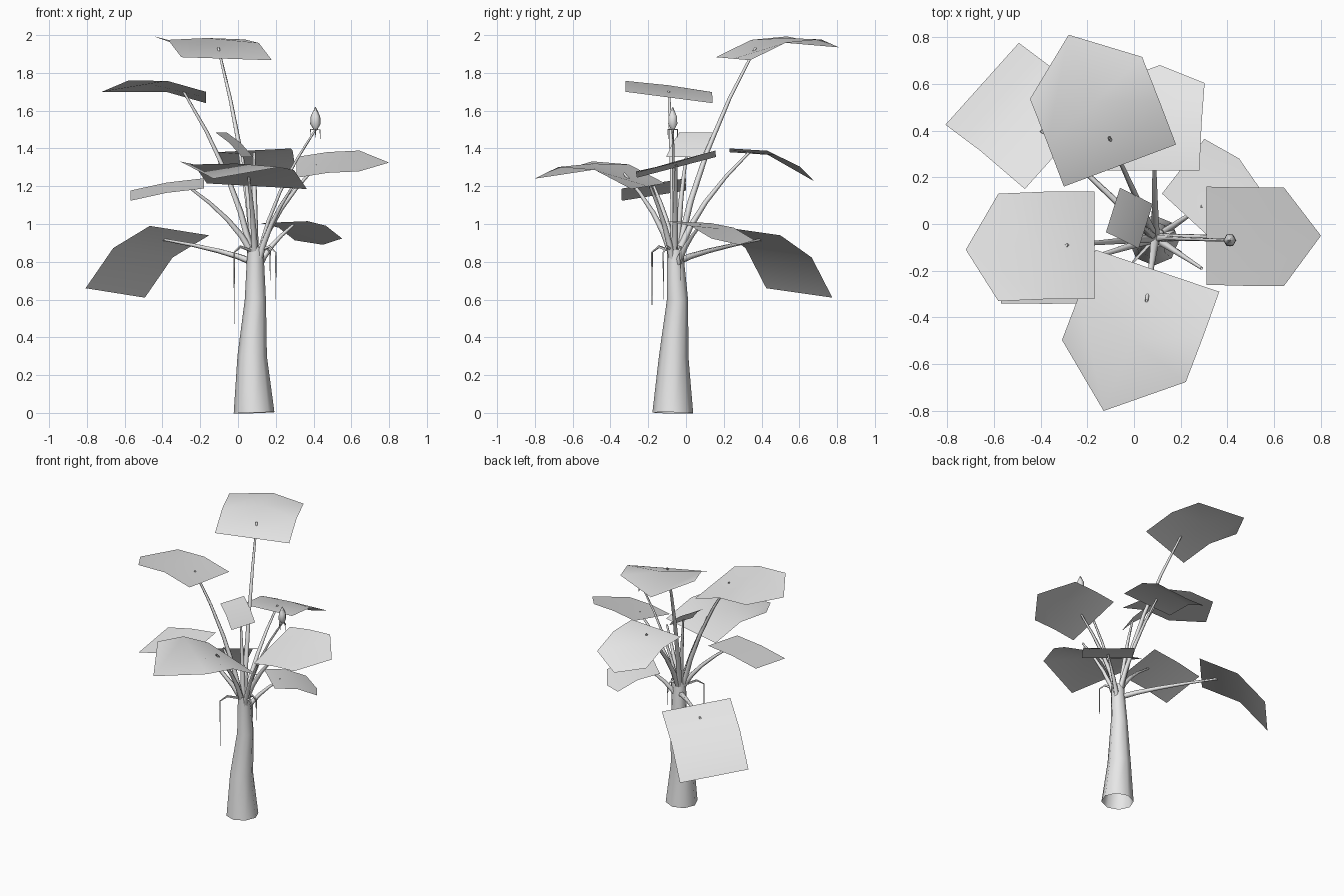
import bpy
import bmesh
import math
from mathutils import Vector

cube = bpy.data.objects.get("Cube")
if cube:
    bpy.data.objects.remove(cube, do_unlink=True)

# One plain grey for the whole plant
grey = bpy.data.materials.new("plain grey")
grey.use_nodes = True
colour = (0.8, 0.8, 0.8, 1)
grey.diffuse_color = colour
grey.node_tree.nodes["Principled BSDF"].inputs["Base Color"].default_value = colour

CROWN = Vector((0.09, -0.06, 0.85))


def finish(name, bm, sharp_angle=50):
    mesh = bpy.data.meshes.new(name)
    bm.to_mesh(mesh)
    bm.free()
    mesh.materials.append(grey)
    part = bpy.data.objects.new(name, mesh)
    bpy.context.collection.objects.link(part)
    bpy.ops.object.select_all(action="DESELECT")
    part.select_set(True)
    bpy.context.view_layer.objects.active = part
    bpy.ops.object.shade_smooth_by_angle(angle=math.radians(sharp_angle))
    return part


def tube(name, points, radii, sides=5, sharp_angle=80):
    """Open tapered tube with rings square to the path."""
    points = [Vector(p) for p in points]
    bm = bmesh.new()
    rings = []
    for i, (point, radius) in enumerate(zip(points, radii)):
        before = points[max(i - 1, 0)]
        after = points[min(i + 1, len(points) - 1)]
        turn = Vector((0, 0, 1)).rotation_difference(after - before)
        ring = []
        for k in range(sides):
            angle = math.tau * k / sides
            offset = Vector((math.cos(angle), math.sin(angle), 0)) * radius
            ring.append(bm.verts.new(point + turn @ offset))
        rings.append(ring)
    for low, high in zip(rings, rings[1:]):
        for k in range(sides):
            n = (k + 1) % sides
            bm.faces.new((low[k], low[n], high[n], high[k]))
    return finish(name, bm, sharp_angle)


def stem(name, end, thick=0.02, thin=0.007, start_drop=0):
    """Tapered stem that rises from the crown and bends outward."""
    end = Vector(end)
    reach = Vector((end.x - CROWN.x, end.y - CROWN.y, 0))
    start = CROWN + reach.normalized() * 0.02 - Vector((0, 0, start_drop))
    path, radii = [], []
    steps = 4
    for i in range(steps + 1):
        t = i / steps
        path.append(start.lerp(end, t) - reach * (0.45 * t * (1 - t)))
        radii.append(thick + (thin - thick) * t)
    return tube(name, path, radii)


def leaf(name, base, tip, side, arch, shoulder=0.68, start_drop=0):
    """Arched blade from a base edge to a tip, with its own stem."""
    base, tip, side = Vector(base), Vector(tip), Vector(side)
    axis = tip - base
    normal = side.cross(axis).normalized()
    if normal.z < 0:
        normal.negate()

    def at(u, v):
        return base + axis * u + side * v + normal * (4 * arch * u * (1 - u))

    bm = bmesh.new()
    rows = []
    for i in range(3):
        u = i / 2
        rows.append([bm.verts.new(at(u * (1 if v == 0 else shoulder), v))
                     for v in (-1, 0, 1)])
    for near, far in zip(rows, rows[1:]):
        for k in range(2):
            bm.faces.new((near[k], near[k + 1], far[k + 1], far[k]))
    bmesh.ops.recalc_face_normals(bm, faces=bm.faces)
    bm.faces.ensure_lookup_table()
    if bm.faces[0].normal.z < 0:
        bmesh.ops.reverse_faces(bm, faces=bm.faces)
    finish(name + "_leaf", bm)
    stem(name + "_stem", at(0.22, 0) - normal * 0.008, start_drop=start_drop)


# Trunk, flared at the foot and open below
tube("trunk",
     [(0.085, -0.07, 0), (0.075, -0.065, 0.3), (0.092, -0.045, 0.6), (0.092, -0.06, 0.88)],
     [0.108, 0.078, 0.056, 0.042], sides=8, sharp_angle=50)

# Leaves with their stems
leaf("top", base=(-0.06, 0.25, 1.875), tip=(-0.28, 0.81, 1.935),
     side=(0.24, 0.09, -0.008), arch=0.08)
leaf("front", base=(0.1, -0.2, 1.2), tip=(-0.13, -0.8, 1.24),
     side=(0.265, -0.09, -0.015), arch=0.1, shoulder=0.65)
leaf("left", base=(0.31, -0.05, 1.3), tip=(0.8, -0.05, 1.325),
     side=(0, 0.21, 0.055), arch=0.02)
leaf("upper_right", base=(-0.17, -0.09, 1.67), tip=(-0.72, -0.11, 1.7),
     side=(0, 0.23, -0.03), arch=0.05, shoulder=0.75)
leaf("drooping", base=(-0.31, 0.325, 0.965), tip=(-0.65, 0.6, 0.635),
     side=(0.157, 0.175, -0.025), arch=0.06, shoulder=1, start_drop=0.05)
leaf("back", base=(0.08, 0.23, 1.39), tip=(0.11, 0.68, 1.225),
     side=(0.2, 0, 0.01), arch=0.06, shoulder=0.8)
leaf("low_left", base=(0.245, 0.015, 1.01), tip=(0.45, 0.28, 0.89),
     side=(-0.125, 0.115, -0.005), arch=0.03, shoulder=0.87, start_drop=0.08)
leaf("small", base=(0.05, -0.01, 1.355), tip=(-0.09, 0.06, 1.485),
     side=(0.03, 0.095, 0), arch=0.01, shoulder=1)
leaf("low_right", base=(-0.18, -0.17, 1.215), tip=(-0.57, -0.17, 1.15),
     side=(0, 0.17, 0.027), arch=0.01, shoulder=1)

# Bare shoot and flower stem
stem("bare_shoot", (0.29, -0.19, 1.2), start_drop=0.05)
bud_base = Vector((0.41, -0.07, 1.5))
stem("flower_stem", bud_base, thick=0.012, thin=0.006)

# Bud with hanging sepals
up = Vector((0, 0, 1))
tube("flower_bud", [bud_base + up * h for h in (0, 0.03, 0.07, 0.12)],
     [0.01, 0.028, 0.025, 0.002], sides=6)
for k in range(4):
    angle = math.tau * k / 4
    out = Vector((math.cos(angle), math.sin(angle), 0)) * 0.025
    tube("sepal", [bud_base, bud_base + out, bud_base + out - up * 0.05],
         [0.005, 0.004, 0.001], sides=3)

# Thin vines hanging from the crown
for x, y, drop in ((-0.02, -0.18, 0.38), (0.2, -0.12, 0.25), (0.17, -0.03, 0.15)):
    bend = Vector((x, y, CROWN.z))
    tube("hanging_vine",
         [CROWN, CROWN.lerp(bend, 0.7) + up * 0.03, bend, bend - up * drop],
         [0.009, 0.008, 0.005, 0.001], sides=4)
